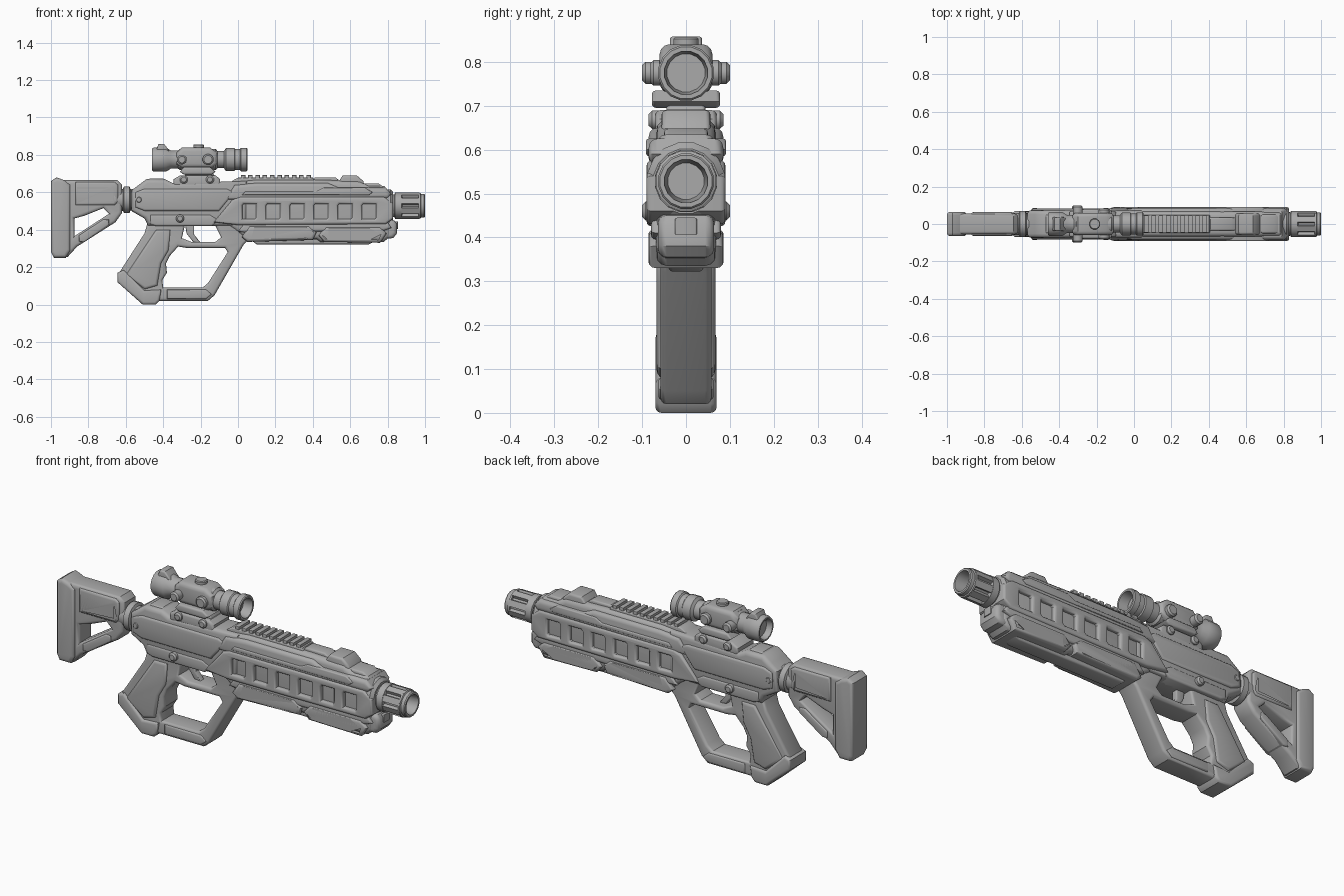
import bpy, bmesh, math
from mathutils import Matrix

GREY = bpy.data.materials.new("gunmetal_grey")
GREY.diffuse_color = (0.4, 0.4, 0.4, 1)


def add(name, bm):
    bmesh.ops.remove_doubles(bm, verts=bm.verts, dist=0.0002)
    bmesh.ops.recalc_face_normals(bm, faces=bm.faces)
    me = bpy.data.meshes.new(name)
    bm.to_mesh(me)
    bm.free()
    me.materials.clear()
    me.materials.append(GREY)
    ob = bpy.data.objects.new(name, me)
    bpy.context.collection.objects.link(ob)
    return ob


def prism(name, outline, half, bev=0.01, holes=()):
    """Side (x, z) outline with holes, extruded to y = +-half with rounded rims."""
    cu = bpy.data.curves.new(name + "_curve", 'CURVE')
    cu.dimensions, cu.fill_mode = '2D', 'BOTH'
    cu.extrude, cu.bevel_depth, cu.offset, cu.bevel_resolution = half - bev, bev, -bev, 2
    for loop in [outline, *holes]:
        s = cu.splines.new('POLY')
        s.points.add(len(loop) - 1)
        for p, (x, z) in zip(s.points, loop):
            p.co = (x, z, 0, 1)
        s.use_cyclic_u = True
    tmp = bpy.data.objects.new("tmp", cu)
    bpy.context.collection.objects.link(tmp)
    dg = bpy.context.evaluated_depsgraph_get()
    me = bpy.data.meshes.new_from_object(tmp.evaluated_get(dg))
    bm = bmesh.new()
    bm.from_mesh(me)
    bm.transform(Matrix.Rotation(math.pi / 2, 4, 'X'))
    bpy.data.objects.remove(tmp)
    bpy.data.curves.remove(cu)
    bpy.data.meshes.remove(me)
    return add(name, bm)


def rect(x0, x1, z0, z1):
    return [(x0, z0), (x1, z0), (x1, z1), (x0, z1)]


def lathe(name, prof, loc, n=16, axis='X'):
    """Revolve (distance along axis, radius) points; ends are capped."""
    bm = bmesh.new()
    rings = []
    for d, r in prof:
        ring = []
        for i in range(n):
            a = 2 * math.pi * (i + 0.5) / n
            ring.append(bm.verts.new((d, r * math.cos(a), r * math.sin(a))))
        rings.append(ring)
    for a, b in zip(rings, rings[1:]):
        for i in range(n):
            j = (i + 1) % n
            bm.faces.new((a[i], a[j], b[j], b[i]))
    bm.faces.new(rings[0])
    bm.faces.new(rings[-1])
    rot = {'X': Matrix.Identity(4), 'Y': Matrix.Rotation(math.pi / 2, 4, 'Z'),
           'Z': Matrix.Rotation(-math.pi / 2, 4, 'Y')}[axis]
    bm.transform(Matrix.Translation(loc) @ rot)
    return add(name, bm)


def knob(name, x, z, r, half):
    c = 0.008
    lathe(name, [(-half, r - c), (-half + c, r), (half - c, r), (half, r - c)], (x, 0, z), 12, 'Y')


# Shoulder stock
prism("stock_frame", [(-.99, .27), (-.98, .255), (-.91, .255), (-.86, .31), (-.655, .44), (-.62, .49),
      (-.62, .64), (-.645, .665), (-.98, .665), (-.99, .65)], .055, .016,
      [[(-.875, .365), (-.69, .485), (-.72, .515), (-.82, .475), (-.875, .46)]])
prism("butt_pad", [(-1, .28), (-.985, .25), (-.92, .25), (-.895, .29), (-.895, .64), (-.93, .665),
      (-.97, .68), (-1, .66)], .065, .018)
prism("stock_side_panel", [(-.87, .53), (-.66, .53), (-.64, .55), (-.64, .64), (-.66, .655), (-.87, .655)],
      .063, .012, [rect(-.85, -.68, .565, .615)])
prism("stock_strut_plate", [(-.85, .335), (-.82, .335), (-.69, .425), (-.69, .455), (-.72, .455), (-.85, .37)], .06, .008)
lathe("stock_tube", [(-.66, .06), (-.615, .06), (-.61, .072), (-.58, .072), (-.575, .058), (-.5, .06)], (0, 0, .56))

# Receiver
prism("receiver", [(-.57, .5), (-.57, .61), (-.53, .64), (-.49, .67), (-.39, .67), (-.35, .65), (.05, .66),
      (.05, .42), (-.48, .42), (-.5, .46)], .074, .022)
prism("receiver_side_plate", [(-.55, .52), (-.55, .6), (-.5, .62), (-.06, .62), (-.02, .6), (-.1, .5), (-.5, .5)], .082, .012)
prism("receiver_lower_plate", [(-.47, .43), (-.47, .48), (-.15, .48), (-.1, .45), (-.14, .42), (-.44, .42)], .079, .01)
prism("rear_top_block", [(-.52, .63), (-.47, .675), (-.4, .675), (-.36, .64)], .05, .01)
knob("selector_pin", -.31, .46, .022, .1)
knob("rear_pin", -.53, .56, .02, .085)

# Grip joined to the hand guard loop and trigger guard
prism("grip_loop", [(-.48, .45), (-.50, .38), (-.635, .17), (-.635, .12), (-.51, .01), (-.44, .01), (-.42, .02),
      (-.16, .02), (-.125, .05), (.03, .32), (.07, .36), (.07, .45)], .058, .014,
      [[(-.40, .09), (-.19, .09), (-.16, .115), (-.055, .28), (-.07, .303), (-.27, .302), (-.32, .31),
        (-.365, .26), (-.385, .22), (-.38, .17), (-.405, .13)],
       [(-.285, .42), (-.12, .42), (-.09, .36), (-.12, .335), (-.25, .335), (-.3, .355)]])
prism("grip_pad", [(-.44, .4), (-.36, .4), (-.37, .29), (-.41, .22), (-.43, .1), (-.5, .08), (-.6, .16)], .067, .016)
prism("grip_foot", [(-.645, .12), (-.645, .17), (-.61, .185), (-.5, .075), (-.41, .08), (-.42, .02), (-.44, 0), (-.51, 0)], .07, .014)
prism("loop_bottom_plate", [(-.38, .03), (-.17, .03), (-.14, .055), (-.17, .08), (-.38, .08)], .063, .008)
prism("trigger", [(-.285, .44), (-.275, .38), (-.24, .335), (-.2, .33), (-.235, .375), (-.235, .44)], .016, .006)

# Handguard core and layered side shells
prism("handguard_core", [(-.1, .45), (-.03, .64), (.02, .66), (.1, .668), (.38, .668), (.65, .66), (.7, .635),
      (.78, .635), (.82, .59), (.82, .37), (.78, .335), (.44, .335), (.42, .35), (.06, .335), (-.02, .4)], .068, .025)
windows = []
for i in range(6):
    x = .06 + .128 * i
    windows.append([(x - .037, .457), (x + .03, .457), (x + .037, .464), (x + .037, .538), (x - .03, .538), (x - .037, .53)])
prism("window_frame", [(-.13, .44), (-.03, .56), (.01, .575), (.78, .575), (.83, .54), (.83, .46), (.79, .43),
      (0, .425)], .09, .012, windows)
prism("upper_shell", [(-.07, .56), (-.02, .64), (.1, .65), (.48, .65), (.54, .625), (.79, .625), (.82, .59), (.8, .565)], .085, .02)
prism("upper_shell_ridge", [(.02, .585), (.04, .605), (.42, .605), (.46, .625), (.68, .625), (.72, .6), (.7, .585)], .091, .006)
prism("lower_rail", [(.0, .39), (.04, .44), (.8, .44), (.82, .41), (.78, .395), (.04, .385)], .08, .012)
prism("rear_lower_pod", [(.02, .36), (.06, .42), (.38, .42), (.42, .385), (.4, .345), (.05, .335)], .086, .016,
      [[(.09, .365), (.36, .365), (.38, .385), (.36, .398), (.1, .398)]])
prism("front_lower_pod", [(.46, .335), (.43, .37), (.47, .415), (.76, .415), (.795, .38), (.76, .33)], .086, .016,
      [[(.5, .36), (.7, .36), (.73, .375), (.7, .392), (.5, .392)]])
prism("pod_insert", rect(.55, .65, .345, .41), .08, .006)
prism("belly", [(.06, .35), (.1, .322), (.7, .322), (.76, .35)], .04, .01)

# Top rail with teeth, then the raised nose housing
prism("top_rail", [(-.06, .64), (-.02, .668), (.0, .678), (.4, .678), (.42, .64)], .048, .006)
for i in range(10):
    x = .015 + .039 * i
    prism(f"rail_tooth_{i}", rect(x, x + .024, .67, .692), .046, .004)
prism("nose_bridge", [(.38, .65), (.41, .68), (.52, .68), (.56, .65)], .035, .008)
prism("nose_hump", [(.52, .63), (.56, .69), (.635, .69), (.67, .66), (.68, .62)], .056, .012)
prism("nose_step", [(.67, .62), (.68, .648), (.75, .648), (.79, .62), (.8, .58)], .05, .01)

# Front end and barrel
prism("front_block", [(.77, .35), (.83, .355), (.85, .38), (.85, .43), (.835, .45), (.77, .46)], .064, .02)
prism("front_lug", rect(.8, .855, .405, .445), .025, .005)
ZB = .528
lathe("barrel_collar", [(.76, .09), (.815, .09), (.83, .075), (.83, .05)], (0, 0, ZB))
lathe("muzzle_core", [(.8, .062), (.85, .062), (.852, .055), (.965, .055), (.965, .07), (.975, .07), (.978, .064),
      (.995, .064), (1, .06), (1, .05), (.9, .042)], (0, 0, ZB))
lathe("muzzle_rear_ring", [(.835, .06), (.84, .072), (.875, .072), (.88, .055)], (0, 0, ZB))
for i in range(8):
    bm = bmesh.new()
    bmesh.ops.create_cube(bm, size=1)
    bm.transform(Matrix.Translation((0, 0, ZB)) @ Matrix.Rotation(math.pi * (i + .5) / 4, 4, 'X')
                 @ Matrix.Translation((.92, 0, .059)) @ Matrix.Diagonal((.1, .032, .02, 1)))
    add(f"muzzle_bar_{i}", bm)

# Scope mount
prism("mount_base", [(-.345, .63), (-.345, .67), (-.31, .69), (-.12, .69), (-.095, .67), (-.095, .63)], .07, .012)
prism("mount_neck", [(-.3, .67), (-.27, .71), (-.27, .77), (-.14, .77), (-.14, .71), (-.11, .67)], .045, .01)
prism("mount_saddle", [(-.31, .71), (-.29, .735), (-.15, .735), (-.12, .71), (-.14, .695), (-.29, .695)], .078, .01)
for x in (-.29, -.15):
    knob("clamp_knob", x, .668, .022, .085)

# Scope body
ZS = .775
lathe("scope_tube", [(-.43, .045), (-.46, .052), (-.46, .06), (-.45, .066), (-.385, .066), (-.36, .05), (-.32, .05),
      (-.31, .058), (-.12, .058), (-.11, .047), (-.075, .047), (-.065, .062), (-.02, .062), (-.015, .057),
      (.01, .057), (.015, .064), (.045, .064), (.05, .06), (.05, .05), (0, .044)], (0, 0, ZS))
prism("scope_housing", [(-.33, .75), (-.33, .81), (-.3, .84), (-.15, .84), (-.11, .81), (-.11, .75), (-.14, .73), (-.3, .73)], .06, .022)
prism("eyepiece_lug", [(-.445, .81), (-.425, .858), (-.395, .858), (-.365, .82)], .037, .008)
knob("scope_side_knob", -.3, ZS, .026, .1)
knob("scope_side_cap", -.16, ZS, .03, .082)
lathe("scope_top_turret", [(0, .038), (.045, .038), (.05, .03), (.062, .03), (.066, .026)], (-.21, 0, .79), 12, 'Z')

for ob in bpy.context.scene.objects:
    ob.select_set(True)
    bpy.context.view_layer.objects.active = ob
bpy.ops.object.shade_smooth_by_angle(angle=math.radians(36))
